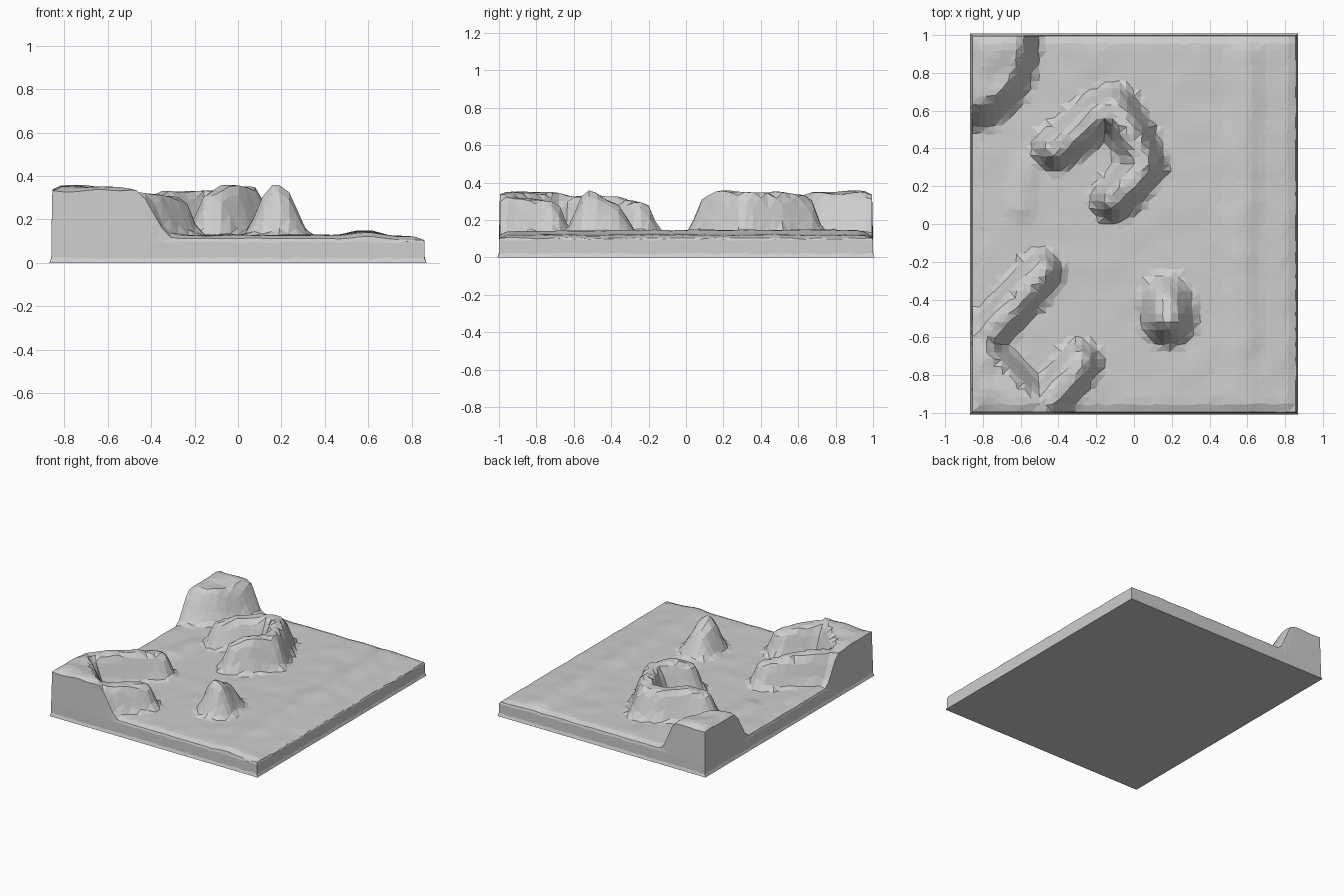
import bpy, bmesh, math, random
from mathutils import Vector, noise

if "Cube" in bpy.data.objects:
    bpy.data.objects.remove(bpy.data.objects["Cube"])

random.seed(4)
HX, HY = 0.855, 0.995      # half size of the tile
NX, NY = 44, 50            # grid cells
FLOOR = 0.128


def smooth(a, b, t):
    t = max(0.0, min(1.0, (t - a) / (b - a)))
    return t * t * (3 - 2 * t)


def ridge(x, y, pts, core, foot):
    """Height of a ridge following (x, y, height) points."""
    best = 0.0
    p = Vector((x, y))
    for (ax, ay, ah), (bx, by, bh) in zip(pts, pts[1:]):
        a, d = Vector((ax, ay)), Vector((bx - ax, by - ay))
        t = max(0.0, min(1.0, (p - a).dot(d) / d.length_squared))
        dist = (p - a - d * t).length
        best = max(best, (ah + (bh - ah) * t) * (1 - smooth(core, foot, dist)))
    return best


RIDGES = [
    # central horseshoe, open to the front left
    ([(-0.42, 0.40, 0.17), (-0.32, 0.47, 0.20), (-0.20, 0.58, 0.21),
      (-0.10, 0.62, 0.20), (-0.01, 0.47, 0.22), (0.05, 0.32, 0.22),
      (-0.04, 0.20, 0.225), (-0.11, 0.13, 0.20)], 0.03, 0.135),
    # spurs of the front left horseshoe
    ([(-0.84, -0.66, 0.21), (-0.74, -0.54, 0.20), (-0.60, -0.38, 0.195),
      (-0.49, -0.25, 0.165)], 0.035, 0.13),
    ([(-0.54, -1.0, 0.21), (-0.40, -0.88, 0.19), (-0.29, -0.73, 0.17)], 0.035, 0.13),
    # lone knoll
    ([(0.17, -0.41, 0.17), (0.18, -0.50, 0.228)], 0.025, 0.165),
    # gentle river bank and low swells
    ([(0.58, -0.95, 0.012), (0.57, -0.2, 0.02), (0.59, 0.9, 0.02)], 0.01, 0.12),
    ([(-0.6, 0.1, 0.012), (-0.57, 0.32, 0.012)], 0.01, 0.1),
]


def height(x, y):
    hill = max(ridge(x, y, *r) for r in RIDGES)
    # back left plateau
    e = math.hypot((x + 0.86) / 0.36, (y - 1.0) / 0.50)
    hill = max(hill, 0.222 * (1 - smooth(0.70, 1.05, e)))
    # front left corner block
    c = (x + y + 1.47) / math.sqrt(2)
    hill = max(hill, 0.22 * (1 - smooth(0.0, 0.13, c)))
    n = noise.noise(Vector((x * 7, y * 7, 2.0)))
    z = FLOOR + hill + n * (0.005 + 0.06 * hill)
    # rounded rim, right side slightly lower
    edge = min(HX - abs(x), HY - abs(y))
    z -= 0.016 * (1 - smooth(0.0, 0.05, edge)) + 0.008 * smooth(0.6, 0.86, x)
    return min(z, 0.358)


# terrain surface
bm = bmesh.new()
bmesh.ops.create_grid(bm, x_segments=NX, y_segments=NY, size=1.0)
for v in bm.verts:
    x, y = v.co.x * HX, v.co.y * HY
    if abs(v.co.x) < 0.999 and abs(v.co.y) < 0.999:
        x += random.uniform(-0.006, 0.006)
        y += random.uniform(-0.006, 0.006)
    v.co = (x, y, height(x, y))


# outer walls, bottom chamfer and base
def skirt(edges, inset, z_of):
    res = bmesh.ops.extrude_edge_only(bm, edges=edges)["geom"]
    for v in res:
        if isinstance(v, bmesh.types.BMVert):
            x, y = v.co.x, v.co.y
            if abs(x) > HX - 0.009:
                x += math.copysign(inset, x)
            if abs(y) > HY - 0.009:
                y += math.copysign(inset, y)
            v.co = (x, y, z_of())
    return [e for e in res if isinstance(e, bmesh.types.BMEdge)]


rim = [e for e in bm.edges if e.is_boundary]
ring = skirt(rim, 0.005, lambda: 0.095 + random.uniform(-0.006, 0.006))
ring = skirt(ring, 0.0, lambda: 0.022 + random.uniform(-0.005, 0.005))
ring = skirt(ring, -0.008, lambda: 0.0)
bmesh.ops.contextual_create(bm, geom=ring)
bmesh.ops.triangulate(bm, faces=[f for f in bm.faces if len(f.verts) == 4])
bmesh.ops.recalc_face_normals(bm, faces=bm.faces)

mesh = bpy.data.meshes.new("terrain_tile")
bm.to_mesh(mesh)
bm.free()
tile = bpy.data.objects.new("terrain_tile", mesh)
bpy.context.collection.objects.link(tile)

stone = bpy.data.materials.new("stone grey")
stone.diffuse_color = (0.62, 0.62, 0.62, 1)
stone.use_nodes = True
stone.node_tree.nodes["Principled BSDF"].inputs["Base Color"].default_value = stone.diffuse_color
mesh.materials.append(stone)
